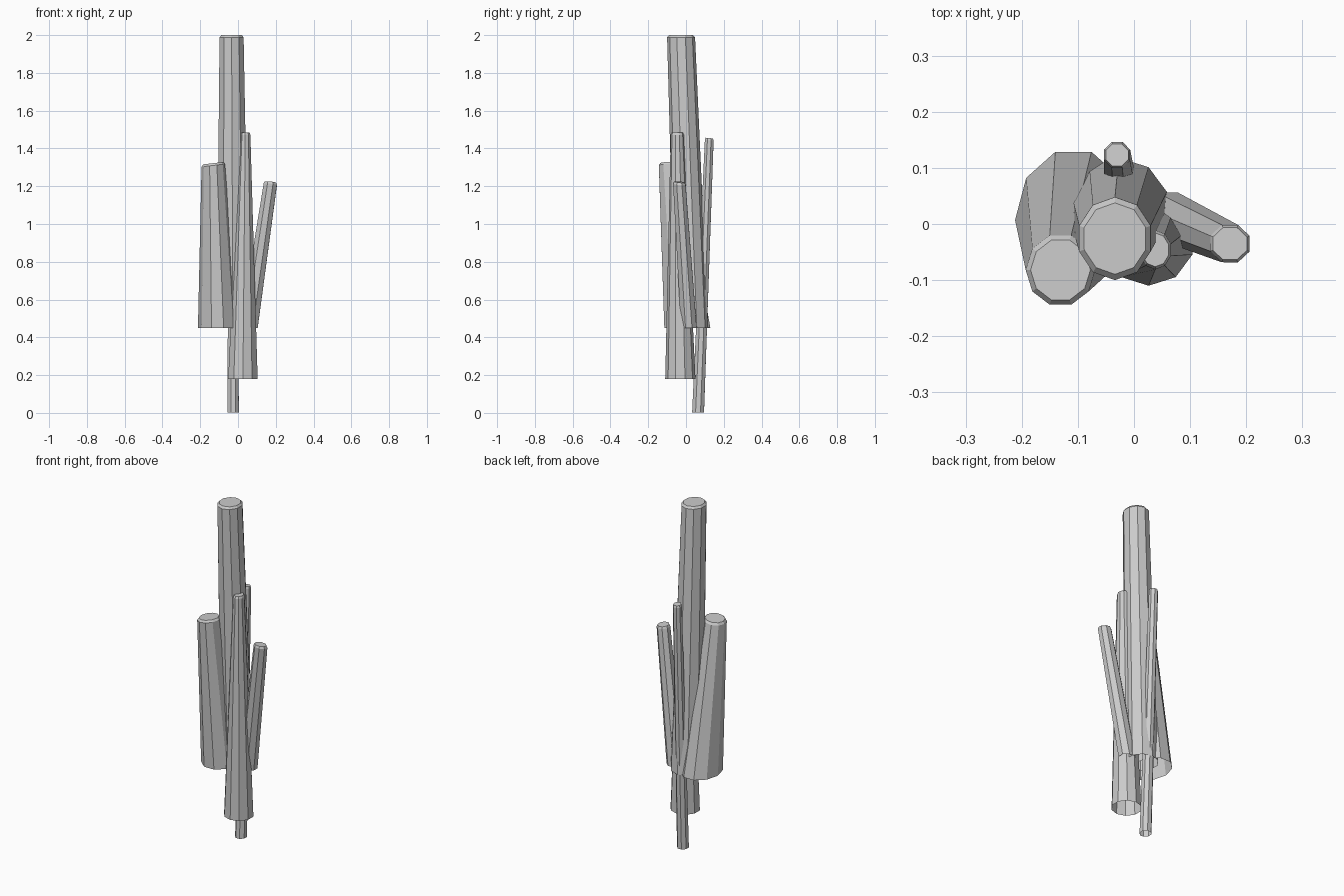
import bpy, bmesh
from math import cos, sin, radians, pi

if "Cube" in bpy.data.objects:
    bpy.data.objects.remove(bpy.data.objects["Cube"])

# name, sides, phase, bottom centre, bottom radii, top centre, top radii, (x, y) slope of top
SHAFTS = [
    ("main_shaft", 10, 90, (-0.027, 0.03, 0.45), (0.09, 0.088), (-0.034, -0.026, 2.0), (0.067, 0.074), (0, 0)),
    ("left_shaft", 10, 0, (-0.108, 0.007, 0.45), (0.104, 0.128), (-0.131, -0.082, 1.322), (0.062, 0.065), (0.12, 0)),
    ("front_shaft", 10, 18, (0.026, -0.03, 0.18), (0.082, 0.08), (0.038, -0.046, 1.484), (0.029, 0.035), (0, 0)),
    ("right_shaft", 8, 22, (0.058, 0.015, 0.45), (0.05, 0.045), (0.171, -0.035, 1.222), (0.038, 0.036), (-0.1, -0.1)),
    ("back_shaft", 8, 22, (-0.025, 0.064, 0.003), (0.032, 0.034), (-0.03, 0.123, 1.455), (0.025, 0.025), (0, -0.1)),
]


def ring(bm, sides, phase, centre, radii, slope=(0, 0), scale=1.0, drop=0.0):
    verts = []
    for i in range(sides):
        a = radians(phase) + 2 * pi * i / sides
        dx, dy = radii[0] * scale * cos(a), radii[1] * scale * sin(a)
        z = centre[2] - drop + dx * slope[0] + dy * slope[1]
        verts.append(bm.verts.new((centre[0] + dx, centre[1] + dy, z)))
    return verts


def shaft(name, sides, phase, base, base_r, top, top_r, slope):
    """Leaning tapered tube, open below, with a bevelled cap."""
    bm = bmesh.new()
    rings = [
        ring(bm, sides, phase, base, base_r),
        ring(bm, sides, phase, top, top_r, slope, 1.0, 0.012),
        ring(bm, sides, phase, top, top_r, slope, 0.86),
    ]
    for lower, upper in zip(rings, rings[1:]):
        for i in range(sides):
            j = (i + 1) % sides
            bm.faces.new((lower[i], lower[j], upper[j], upper[i]))
    bm.faces.new(rings[-1])
    mesh = bpy.data.meshes.new(name)
    bm.to_mesh(mesh)
    bm.free()
    obj = bpy.data.objects.new(name, mesh)
    bpy.context.collection.objects.link(obj)


# Cluster of shafts
for spec in SHAFTS:
    shaft(*spec)
